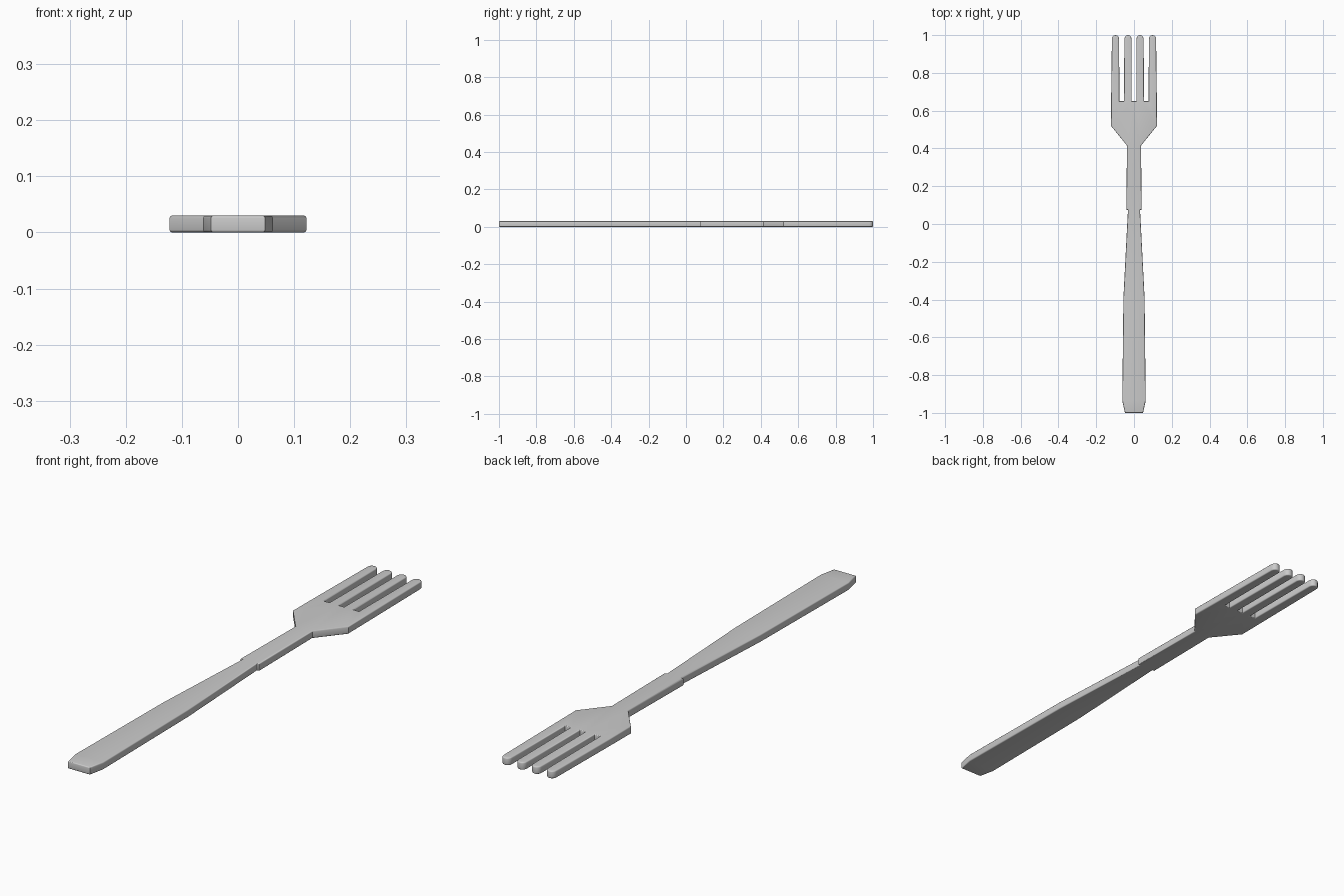
import bpy, bmesh, math

if "Cube" in bpy.data.objects:
    bpy.data.objects.remove(bpy.data.objects["Cube"])

THICK = 0.03
BEVEL = 0.007


def tine_tip(cx, r, n=6):
    """Rounded tine end, listed from right to left."""
    return [(cx + r * math.cos(math.pi * i / n), 1 - r + r * math.sin(math.pi * i / n))
            for i in range(n + 1)]


def rounded_plate(name, outline):
    """Extrude a flat outline and round its upper and lower rims."""
    bm = bmesh.new()
    face = bm.faces.new([bm.verts.new((x, y, 0)) for x, y in outline])
    ext = bmesh.ops.extrude_face_region(bm, geom=[face])
    for v in ext["geom"]:
        if isinstance(v, bmesh.types.BMVert):
            v.co.z = THICK
    bmesh.ops.recalc_face_normals(bm, faces=bm.faces)
    rims = [e for e in bm.edges if abs(e.verts[0].co.z - e.verts[1].co.z) < 1e-6]
    bmesh.ops.bevel(bm, geom=rims, offset=BEVEL, segments=3, profile=0.5,
                    affect='EDGES', clamp_overlap=True)
    bmesh.ops.recalc_face_normals(bm, faces=bm.faces)
    # triangulate the large concave faces cleanly
    bmesh.ops.triangulate(bm, faces=[f for f in bm.faces if len(f.verts) > 4])
    mesh = bpy.data.meshes.new(name)
    bm.to_mesh(mesh)
    bm.free()
    obj = bpy.data.objects.new(name, mesh)
    bpy.context.collection.objects.link(obj)
    return obj


# Right half of the outline: handle, stepped neck, shoulder, two tines
right = [(0.048, -1.0), (0.062, -0.935), (0.056, -0.39), (0.032, 0.075),
         (0.041, 0.075), (0.037, 0.415), (0.122, 0.52), (0.121, 0.65)]
right += tine_tip(0.098, 0.019)
right += [(0.077, 0.65), (0.053, 0.65)]
right += tine_tip(0.032, 0.019)
right += [(0.012, 0.65)]

# Mirror to the left side
left = [(-x, y) for x, y in reversed(right)]
fork = rounded_plate("fork", right + left)

# Smooth rims, sharp edges elsewhere
bpy.context.view_layer.objects.active = fork
fork.select_set(True)
bpy.ops.object.shade_smooth_by_angle(angle=math.radians(35))
